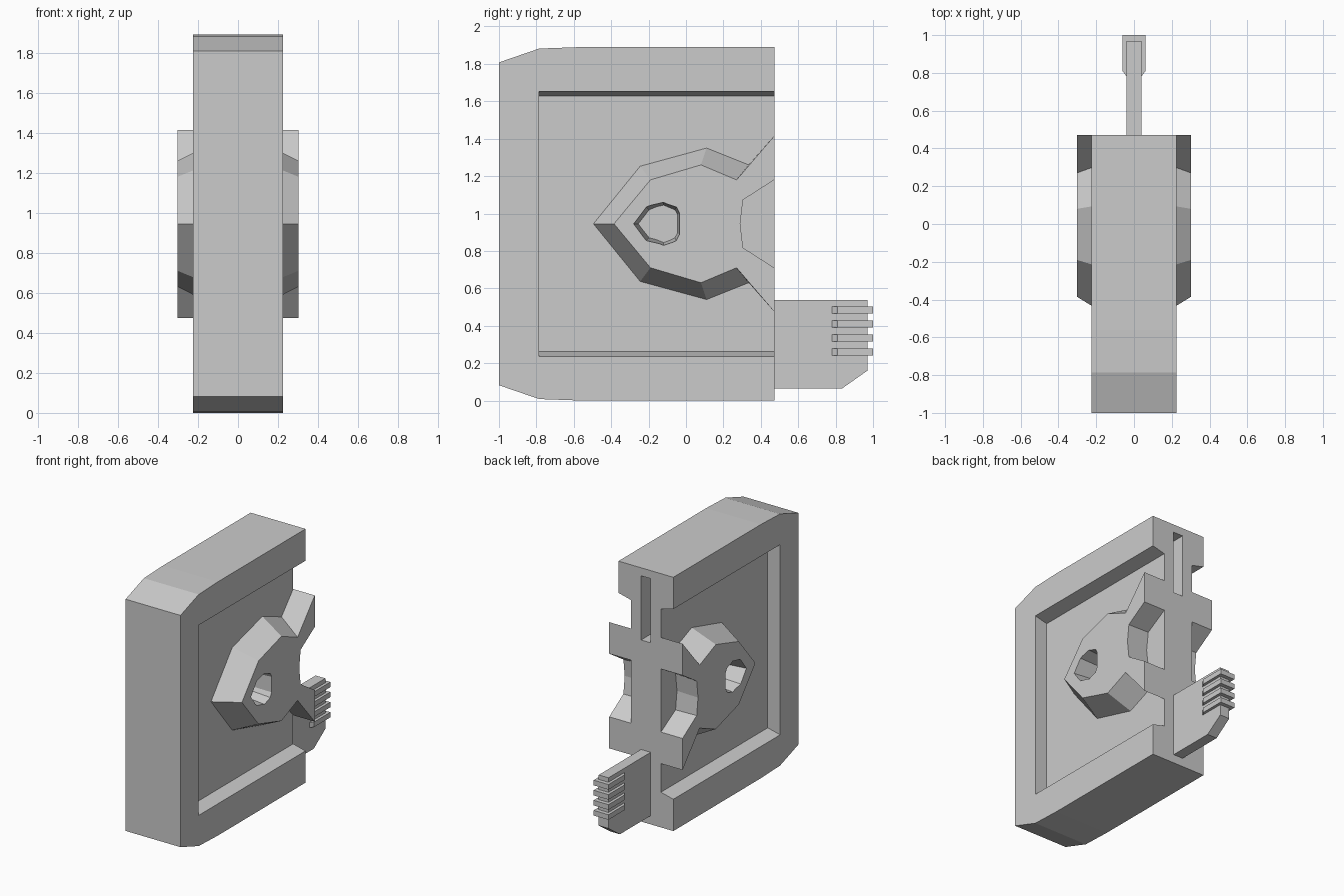
import bpy, bmesh

if "Cube" in bpy.data.objects:
    bpy.data.objects.remove(bpy.data.objects["Cube"])

AXIS_Z = 0.945  # mid height of the body


def loft(name, a, xa, b, xb):
    """Solid between two matching y-z outlines placed at x = xa and x = xb."""
    bm = bmesh.new()
    va = [bm.verts.new((xa, y, z)) for y, z in a]
    vb = [bm.verts.new((xb, y, z)) for y, z in b]
    n = len(a)
    bm.faces.new(va)
    bm.faces.new(vb)
    for i in range(n):
        j = (i + 1) % n
        bm.faces.new((va[i], va[j], vb[j], vb[i]))
    bmesh.ops.recalc_face_normals(bm, faces=bm.faces)
    me = bpy.data.meshes.new(name)
    bm.to_mesh(me)
    bm.free()
    ob = bpy.data.objects.new(name, me)
    bpy.context.collection.objects.link(ob)
    return ob


def prism(name, pts, half):
    return loft(name, pts, -half, pts, half)


def rect(y0, y1, z0, z1):
    return [(y0, z0), (y1, z0), (y1, z1), (y0, z1)]


def flipped(upper):
    """Close an upper half outline with its reflection about the mid height."""
    pts = [(y, AXIS_Z + h) for y, h in upper]
    return pts + [(y, AXIS_Z - h) for y, h in reversed(upper) if h > 0]


def apply_modifier(ob, mod):
    bpy.context.view_layer.objects.active = ob
    bpy.ops.object.modifier_apply(modifier=mod.name)


def cut(ob, cutter):
    cutter.hide_render = True
    m = ob.modifiers.new("cut", 'BOOLEAN')
    m.operation = 'DIFFERENCE'
    m.solver = 'EXACT'
    m.object = cutter
    apply_modifier(ob, m)
    bpy.data.objects.remove(cutter)


# Main body with chamfered front corners
body = prism("body", flipped([(0.472, 0.945), (-0.56, 0.945),
                              (-0.785, 0.937), (-1.0, 0.863)]), 0.226)

# Side recesses, open at the back, with slightly sloped top and bottom
for s in (-1, 1):
    cut(body, loft("recess_cutter", rect(-0.785, 0.6, 0.262, 1.628), s * 0.124,
                   rect(-0.785, 0.6, 0.212, 1.678), s * 0.326))

# Socket slot in the back
slot = prism("slot_cutter", rect(-0.03, 0.6, 1.352, 1.83), 0.04)
cut(body, slot)

# Raised boss on each side: tapered, with back horns and a notch
base = flipped([(0.30, 0.135), (0.472, 0.235), (0.472, 0.47), (0.335, 0.315),
                (0.11, 0.405), (-0.245, 0.308), (-0.495, 0.0)])
top = flipped([(0.305, 0.128), (0.472, 0.235), (0.472, 0.47), (0.27, 0.235),
               (0.08, 0.315), (-0.19, 0.235), (-0.385, 0.0)])
# middle point of the notch
base.append((0.283, AXIS_Z))
top.append((0.29, AXIS_Z))
boss = loft("side_boss", base, 0.124, top, 0.302)

# Tapered hole through the boss down to the panel
hole_in = flipped([(-0.045, 0.05), (-0.06, 0.075), (-0.12, 0.10),
                   (-0.197, 0.075), (-0.255, 0.0)])
hole_out = flipped([(-0.035, 0.058), (-0.052, 0.09), (-0.12, 0.115),
                    (-0.212, 0.09), (-0.28, 0.0)])
grow = [(2 * o[0] - i[0], 2 * o[1] - i[1]) for i, o in zip(hole_in, hole_out)]
back = [(2 * i[0] - o[0], 2 * i[1] - o[1]) for i, o in zip(hole_in, hole_out)]
cut(boss, loft("hole_cutter", back, -0.054, grow, 0.48))

mirror = boss.modifiers.new("mirror", 'MIRROR')
mirror.mirror_object = body
apply_modifier(boss, mirror)

# Plug blade at the back
prism("plug_blade", [(0.44, 0.065), (0.835, 0.065), (0.97, 0.16),
                     (0.97, 0.537), (0.44, 0.537)], 0.04)

# Contact strips wrapped around the blade, tapered at their roots
outline = [(0.035, 0.775), (0.061, 0.81), (0.061, 1.0)]
outline += [(-x, y) for x, y in reversed(outline)]
for i in range(4):
    z = 0.26 + i * 0.075
    strip = loft("contact_strip", rect(0, 1, 0, 1), 0, rect(0, 1, 0, 1), 1)
    bm = bmesh.new()
    lo = [bm.verts.new((x, y, z - 0.019)) for x, y in outline]
    f = bm.faces.new(lo)
    up = bmesh.ops.extrude_face_region(bm, geom=[f])["geom"]
    bmesh.ops.translate(bm, vec=(0, 0, 0.038),
                        verts=[g for g in up if isinstance(g, bmesh.types.BMVert)])
    bmesh.ops.recalc_face_normals(bm, faces=bm.faces)
    bm.to_mesh(strip.data)
    bm.free()
